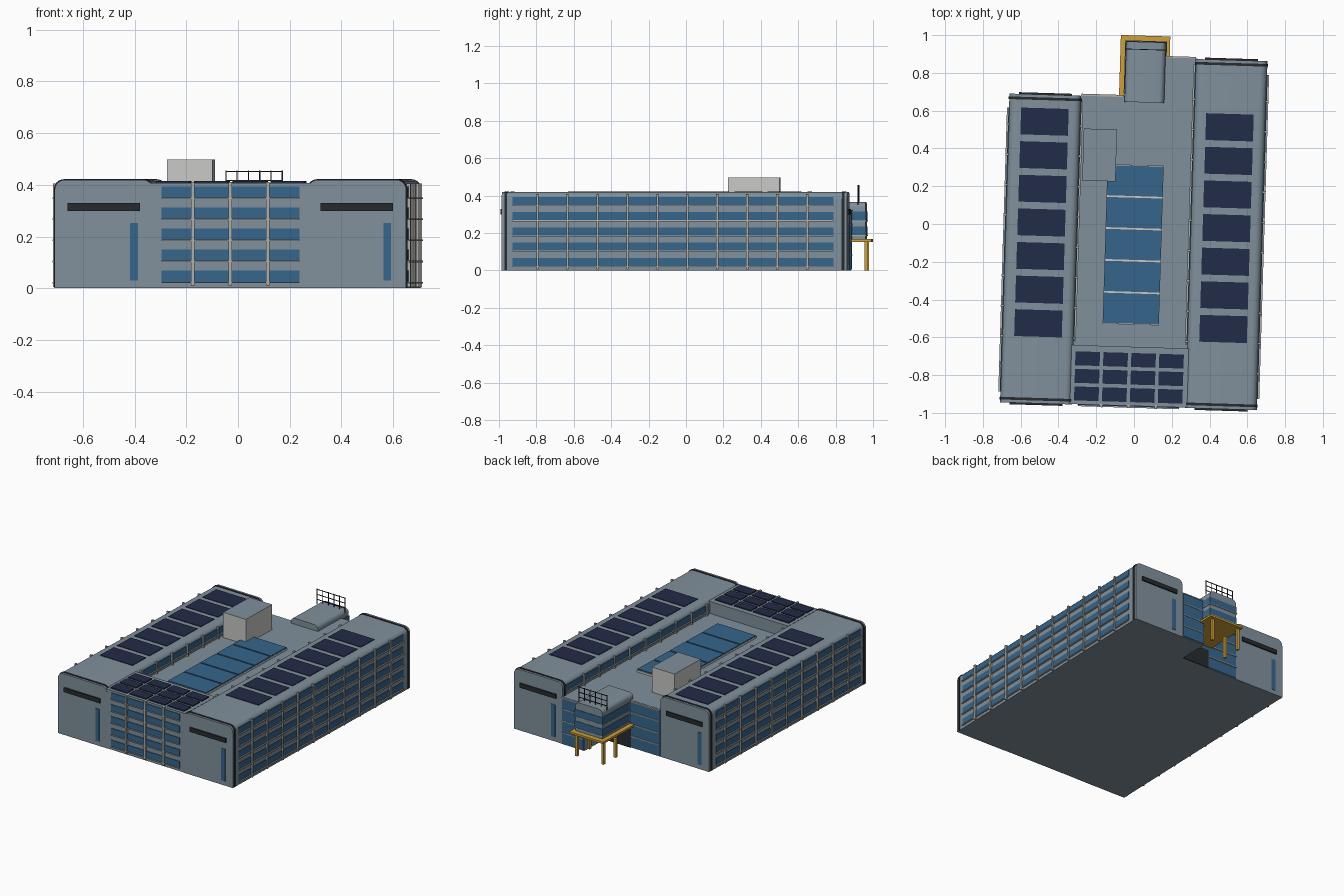
import bpy, bmesh, math

if "Cube" in bpy.data.objects:
    bpy.data.objects.remove(bpy.data.objects["Cube"])

TURN = math.radians(-1.75)      # whole building sits slightly turned on its plot


def mat(name, r, g, b):
    m = bpy.data.materials.new(name)
    m.diffuse_color = (r, g, b, 1)
    m.use_nodes = True
    m.node_tree.nodes["Principled BSDF"].inputs["Base Color"].default_value = m.diffuse_color
    return m


WALL = mat("blue grey wall", 0.22, 0.28, 0.33)
GLASS = mat("blue glass", 0.037, 0.13, 0.26)
SOLAR = mat("navy solar", 0.016, 0.025, 0.065)
DARK = mat("charcoal", 0.02, 0.024, 0.028)
LIGHT = mat("light grey", 0.58, 0.58, 0.57)
TRIM = mat("trim grey", 0.42, 0.42, 0.40)
YELLOW = mat("golden yellow", 0.62, 0.35, 0.04)


def finish(name, bm, *mats):
    bmesh.ops.recalc_face_normals(bm, faces=bm.faces)
    me = bpy.data.meshes.new(name)
    bm.to_mesh(me)
    bm.free()
    ob = bpy.data.objects.new(name, me)
    bpy.context.collection.objects.link(ob)
    for m in mats:
        me.materials.append(m)
    ob.rotation_euler.z = TURN
    return ob


def boxes(name, items, *mats):
    """One object made of boxes (x0, x1, y0, y1, z0, z1)."""
    bm = bmesh.new()
    for x0, x1, y0, y1, z0, z1 in items:
        for v in bmesh.ops.create_cube(bm, size=1)["verts"]:
            v.co = ((x0 + x1) / 2 + v.co.x * (x1 - x0),
                    (y0 + y1) / 2 + v.co.y * (y1 - y0),
                    (z0 + z1) / 2 + v.co.z * (z1 - z0))
    return finish(name, bm, *mats)


def vault(name, x0, x1, y0, y1, z0, z1, r, m, steps=6):
    """Block running along y with rounded upper edges."""
    pts = [(x0, z0), (x1, z0)]
    for cx, start in ((x1 - r, 0), (x0 + r, 90)):
        for i in range(steps + 1):
            a = math.radians(start + 90 * i / steps)
            pts.append((cx + r * math.cos(a), z1 - r + r * math.sin(a)))
    bm = bmesh.new()
    f = bm.faces.new([bm.verts.new((x, y0, z)) for x, z in pts])
    ext = bmesh.ops.extrude_face_region(bm, geom=[f])["geom"]
    for v in ext:
        if isinstance(v, bmesh.types.BMVert):
            v.co.y = y1
    ob = finish(name, bm, m)
    bpy.ops.object.select_all(action='DESELECT')
    bpy.context.view_layer.objects.active = ob
    ob.select_set(True)
    bpy.ops.object.shade_smooth_by_angle(angle=math.radians(30))
    return ob


ROWS = [(0.025 + 0.0814 * i, 0.068 + 0.0814 * i) for i in range(5)]
FRONT, BACK_L, BACK_R, ROOF = -0.965, 0.67, 0.883, 0.325


def side_windows(name, x, out, y0, y1, rows, mullions, z0):
    """Window bands, sills and mullions on a wall facing +x or -x (out = 1 or -1)."""
    def span(a, b):
        return tuple(sorted((x + out * a, x + out * b)))
    boxes(name + "_windows", [(*span(-0.004, 0.003), y0, y1, a, b) for a, b in rows], GLASS)
    boxes(name + "_sills", [(*span(-0.004, 0.011), y0, y1, a - 0.006, a) for a, b in rows], TRIM)
    boxes(name + "_mullions", [(*span(-0.004, 0.012), y - 0.006, y + 0.006, z0, 0.405)
                               for y in mullions], TRIM)


# Two long wings with dark ribs near the ends
for side, sx, back in (("left", -1, BACK_L), ("right", 1, BACK_R)):
    c = sx * 0.49
    x0, x1 = c - 0.19, c + 0.19
    vault(side + "_wing", x0, x1, FRONT, back, 0, 0.419, 0.038, WALL)
    for end, y in (("front", FRONT + 0.022), ("back", back - 0.022)):
        vault(f"{side}_{end}_rib", x0 - 0.004, x1 + 0.004, y - 0.007, y + 0.007,
              0.002, 0.422, 0.04, DARK)
    # End walls: dark louvre and one tall slit window, back end turned half round
    for end, y, d in (("front", FRONT, -1), ("back", back, 1)):
        ya, yb = sorted((y - d * 0.004, y + d * 0.009))
        boxes(f"{side}_{end}_louvre", [(c - 0.14, c + 0.14, ya, yb, 0.299, 0.329)], DARK)
        ya, yb = sorted((y - d * 0.004, y + d * 0.003))
        s = c - d * 0.117
        boxes(f"{side}_{end}_slit", [(s - 0.015, s + 0.015, ya, yb, 0.03, 0.253)], GLASS)
    # Facade windows outside, one clerestory band inside
    mull = [-0.773 + 0.1603 * i for i in range(10)]
    mull = [y for y in mull if y < back - 0.1]
    side_windows(side + "_outer", sx * 0.68, sx, -0.907, back - 0.073, ROWS, mull, 0.005)
    side_windows(side + "_inner", sx * 0.30, -sx, -0.63, back - 0.03, ROWS[4:],
                 [y for y in mull if y > -0.62], ROOF)
    # Roof solar panels
    boxes(side + "_solar_panels", [(c - 0.126, c + 0.126, y - 0.071, y + 0.071, 0.415, 0.423)
                                   for y in (0.527 - 0.178 * i for i in range(7))], SOLAR)

# Central body: low roof, stepped back end, taller front block
boxes("central_body", [(-0.31, 0.14, -0.7, BACK_L, 0, ROOF),
                       (0.13, 0.31, -0.7, BACK_R + 0.003, 0, ROOF)], WALL)
boxes("front_block", [(-0.31, 0.31, FRONT + 0.002, -0.65, 0, 0.408)], WALL)
boxes("front_solar_panels", [(x - 0.065, x + 0.065, y - 0.037, y + 0.037, 0.405, 0.415)
                             for x in (-0.224, -0.076, 0.072, 0.22)
                             for y in (-0.72, -0.813, -0.906)], SOLAR)
boxes("front_windows", [(-0.267, 0.268, FRONT - 0.002, FRONT + 0.01, a, b) for a, b in ROWS], GLASS)
boxes("front_sills", [(-0.267, 0.268, FRONT - 0.008, FRONT + 0.01, a - 0.005, a)
                      for a, b in ROWS], TRIM)
boxes("front_mullions", [(x - 0.007, x + 0.007, FRONT - 0.01, FRONT + 0.01, 0.01, 0.41)
                         for x in (-0.145, 0, 0.145)], TRIM)

# Glazed back walls with floor lines, dark entrance
boxes("back_glazing", [(-0.30, -0.075, BACK_L, BACK_L + 0.005, 0.005, 0.318),
                       (-0.075, 0.13, BACK_L, BACK_L + 0.005, 0.13, 0.318),
                       (0.135, 0.30, BACK_R, BACK_R + 0.008, 0.005, 0.318)], GLASS)
boxes("back_floor_lines", [(a, b, y, y + 0.011, z - 0.003, z + 0.003)
                           for a, b, y in ((-0.30, -0.075, BACK_L), (0.135, 0.30, BACK_R))
                           for z in (0.082, 0.163, 0.245, 0.32)], TRIM)
boxes("entrance", [(-0.075, 0.13, BACK_L, BACK_L + 0.006, 0, 0.13)], DARK)

# Atrium skylight: five gently tilted glass panes on light kerbs
kerbs, panes = [], []
for i in range(5):
    y = -0.53 + 0.169 * i
    kerbs.append((-0.15, 0.148, y - 0.003, y + 0.167, ROOF - 0.005, 0.338))
    panes.append((-0.149, 0.147, y + 0.002, y + 0.162, 0.334, 0.345))
boxes("skylight_kerbs", kerbs, LIGHT)
boxes("skylight_panes", panes, GLASS)

# Plant room: light sides, wall coloured top
plant = boxes("plant_room", [(-0.281, -0.105, 0.222, 0.497, ROOF - 0.005, 0.498)], LIGHT, WALL)
for f in plant.data.polygons:
    f.material_index = int(f.normal.z > 0.5)

# Entrance tower with rounded roof and window bands
T0, T1, TB = -0.07, 0.14, 0.965
vault("tower", T0, T1, 0.645, TB, 0.165, 0.366, 0.03, WALL)
boxes("tower_windows", [(T0 - 0.003, T1 + 0.003, BACK_L + 0.02, TB + 0.003, a, b)
                        for a, b in ((0.19, 0.235), (0.268, 0.315))], GLASS)
boxes("tower_sills", [(T0 - 0.006, T1 + 0.006, BACK_L + 0.02, TB + 0.006, a - 0.005, a)
                      for a in (0.19, 0.268)], TRIM)

# Rooftop railing
posts = [T0 - 0.005 + 0.0436 * i for i in range(6)]
boxes("railing", [(x - 0.002, x + 0.002, 0.923, 0.927, 0.35, 0.456) for x in posts]
      + [(posts[0], posts[-1], 0.923, 0.927, z, z + 0.004) for z in (0.38, 0.414, 0.449)], DARK)

# Yellow canopy on columns
boxes("canopy", [(-0.10, 0.128, BACK_L, 0.998, 0.153, 0.167),
                 (0.127, 0.162, BACK_R, 0.998, 0.153, 0.167)], YELLOW)
boxes("canopy_columns", [(x - 0.009, x + 0.009, y - 0.009, y + 0.009, 0, 0.156)
                         for x in (-0.08, 0.125) for y in (0.84, 0.968)], YELLOW)
